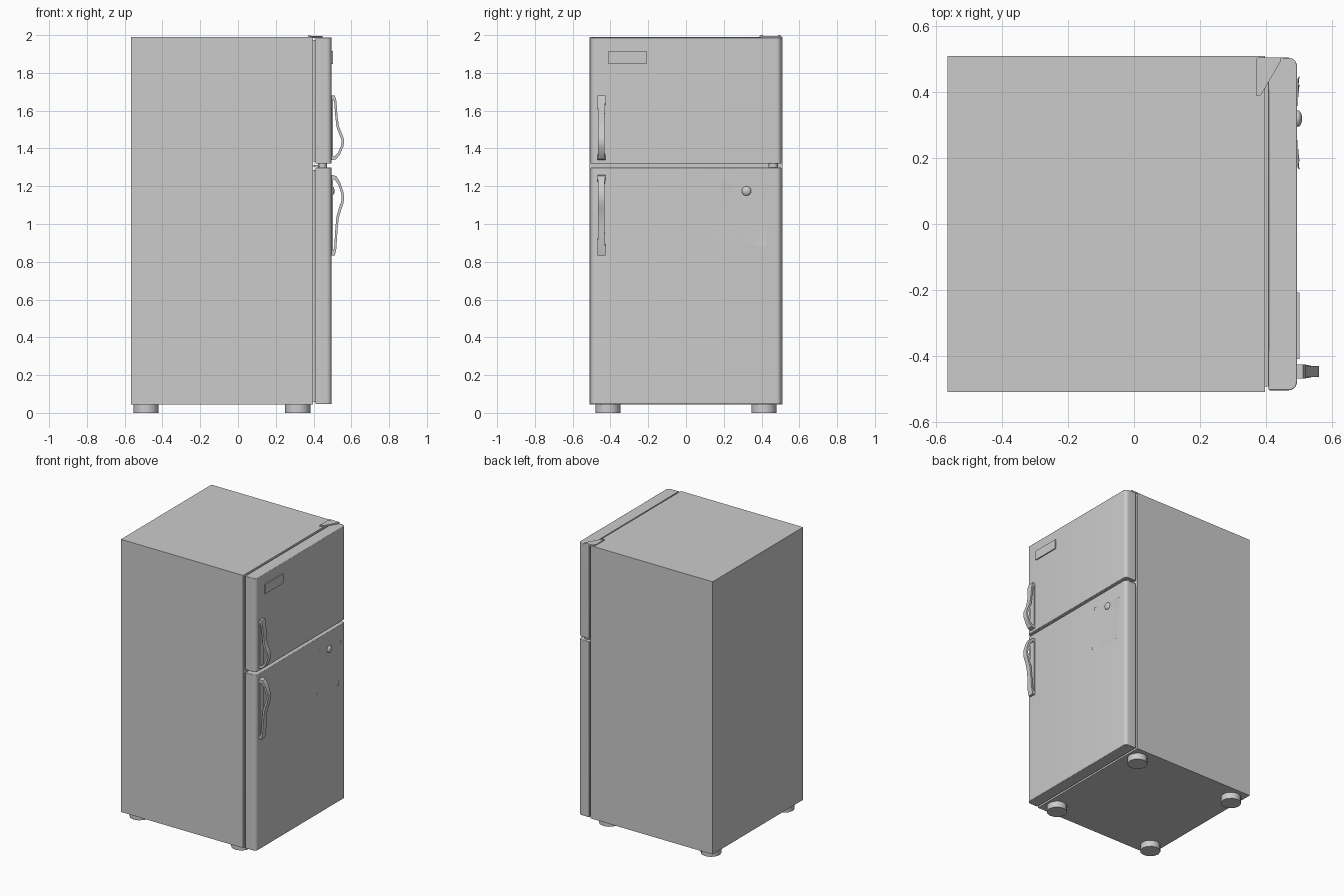
import bpy, bmesh
from math import pi, cos, sin

if "Cube" in bpy.data.objects:
    bpy.data.objects.remove(bpy.data.objects["Cube"])


def mesh_object(name, bm, smooth=False, bevel=0.0):
    bmesh.ops.recalc_face_normals(bm, faces=bm.faces)
    me = bpy.data.meshes.new(name)
    bm.to_mesh(me)
    bm.free()
    ob = bpy.data.objects.new(name, me)
    bpy.context.collection.objects.link(ob)
    bpy.context.view_layer.objects.active = ob
    ob.select_set(True)
    if bevel:
        mod = ob.modifiers.new("soft_edges", 'BEVEL')
        mod.width, mod.segments = bevel, 2
    if smooth:
        bpy.ops.object.shade_smooth_by_angle(angle=pi / 5)
    ob.select_set(False)
    return ob


def prism(name, pts, z0, z1, smooth=False, bevel=0.0):
    """Extrude an xy outline from z0 to z1."""
    bm = bmesh.new()
    face = bm.faces.new([bm.verts.new((x, y, z0)) for x, y in pts])
    ext = bmesh.ops.extrude_face_region(bm, geom=[face])
    verts = [g for g in ext["geom"] if isinstance(g, bmesh.types.BMVert)]
    bmesh.ops.translate(bm, verts=verts, vec=(0, 0, z1 - z0))
    return mesh_object(name, bm, smooth, bevel)


def box(name, x, y, z, bevel=0.0):
    pts = [(x[0], y[0]), (x[1], y[0]), (x[1], y[1]), (x[0], y[1])]
    return prism(name, pts, *z, bevel=bevel)


def cylinder(name, x, y, z0, z1, r, n):
    pts = [(x + r * cos(2 * pi * i / n), y + r * sin(2 * pi * i / n)) for i in range(n)]
    return prism(name, pts, z0, z1, smooth=True)


# Cabinet
box("cabinet", (-0.567, 0.398), (-0.51, 0.51), (0.045, 1.99))

# Doors with rounded front corners, and recessed gaskets
R = 0.026
corner = [(0.495 - R + R * sin(a), 0.505 - R + R * cos(a))
          for a in (i * pi / 12 for i in range(7))]
outline = [(0.409, 0.505)] + corner + [(x, -y) for x, y in reversed(corner)] + [(0.409, -0.505)]
for part, z0, z1 in (("freezer", 1.319, 1.987), ("fridge", 0.046, 1.299)):
    prism(part + "_door", outline, z0, z1, smooth=True, bevel=0.003)
    box(part + "_gasket", (0.397, 0.41), (-0.493, 0.493), (z0 + 0.012, z1 - 0.012))

# Handles: a bowed strip given as outer and inner (x, z) pairs
strip = [((0.495, 1.680), (0.495, 1.660)), ((0.513, 1.680), (0.505, 1.660)),
         ((0.521, 1.650), (0.510, 1.640)), ((0.527, 1.570), (0.515, 1.570)),
         ((0.534, 1.520), (0.521, 1.516)), ((0.547, 1.485), (0.535, 1.477)),
         ((0.558, 1.460), (0.546, 1.452)), ((0.562, 1.435), (0.549, 1.434)),
         ((0.558, 1.410), (0.546, 1.416)), ((0.540, 1.368), (0.530, 1.378)),
         ((0.520, 1.343), (0.513, 1.359)), ((0.495, 1.338), (0.495, 1.357))]


def handle(name, z_map):
    bm = bmesh.new()
    rings = []
    for (xo, zo), (xi, zi) in strip:
        w = 0.021 if xo < 0.525 else 0.017
        rings.append([bm.verts.new(p) for p in (
            (xo, -0.448 - w, z_map(zo)), (xo, -0.448 + w, z_map(zo)),
            (xi, -0.448 + w, z_map(zi)), (xi, -0.448 - w, z_map(zi)))])
    for a, b in zip(rings, rings[1:]):
        for i in range(4):
            j = (i + 1) % 4
            bm.faces.new((a[i], a[j], b[j], b[i]))
    bm.faces.new(rings[0])
    bm.faces.new(rings[-1])
    mesh_object(name, bm, smooth=True)
    z = sorted((z_map(1.34), z_map(1.678)))
    box(name + "_base", (0.493, 0.502), (-0.469, -0.427), z)


handle("freezer_handle", lambda z: z)
handle("fridge_handle", lambda z: 1.26 - (z - 1.338) * 1.245)

# Blank badge plate
box("badge_plate", (0.49, 0.503), (-0.41, -0.208), (1.848, 1.915))

# Top hinge plate with screws, and the middle hinge pin
prism("top_hinge", [(0.370, 0.500), (0.376, 0.506), (0.447, 0.506), (0.447, 0.497),
                    (0.386, 0.392), (0.380, 0.388), (0.370, 0.391)], 1.985, 1.996)
for y in (0.493, 0.401):
    cylinder("hinge_screw", 0.379, y, 1.994, 2.0, 0.006, 12)
cylinder("middle_hinge_pin", 0.447, 0.462, 1.295, 1.323, 0.024, 16)
box("middle_hinge_plate", (0.39, 0.45), (0.44, 0.484), (1.305, 1.313))

# Feet
for x in (-0.487, 0.316):
    for y in (-0.413, 0.413):
        cylinder("foot", x, y, 0.0, 0.047, 0.067, 12)

# Note pinned to the lower door, its corners lifting slightly
bm = bmesh.new()
N = 8
grid = []
for i in range(N + 1):
    u = i / N
    row = []
    for j in range(N + 1):
        v = j / N
        y = 0.165 + 0.257 * u + 0.026 * v
        z = 0.908 - 0.028 * u + 0.31 * v
        lift = (abs(2 * u - 1) * abs(2 * v - 1)) ** 3
        row.append(bm.verts.new((0.4965 + 0.006 * lift, y, z)))
    grid.append(row)
for i in range(N):
    for j in range(N):
        bm.faces.new((grid[i][j], grid[i + 1][j], grid[i + 1][j + 1], grid[i][j + 1]))
mesh_object("paper_note", bm, smooth=True)

# Domed magnet
bpy.ops.mesh.primitive_uv_sphere_add(segments=20, ring_count=12, radius=0.025,
                                     location=(0.497, 0.32, 1.175))
magnet = bpy.context.object
magnet.name = "round_magnet"
magnet.scale = (0.55, 1, 1)
bpy.ops.object.shade_smooth()
